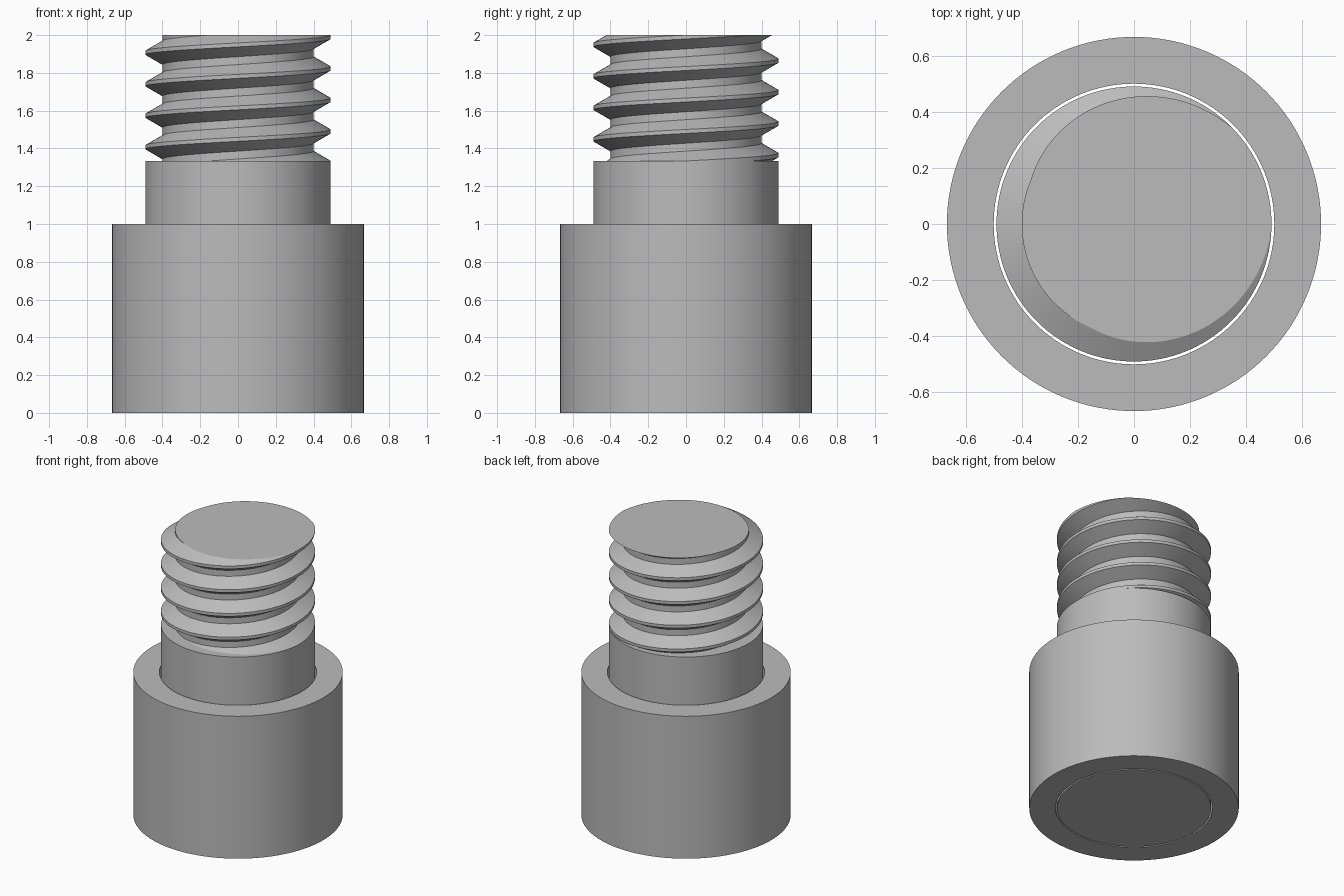
import bpy, bmesh, math

if "Cube" in bpy.data.objects:
    bpy.data.objects.remove(bpy.data.objects["Cube"])

N = 128                      # sides around
R_CREST, R_ROOT = 0.49, 0.40 # thread radii
PITCH = 1 / 6
Z_SHOULDER, Z_TOP = 4 / 3, 2.0
CREST_Z = 1.99               # height of a crest centre on the +x side

steel = bpy.data.materials.new("steel grey")
steel.diffuse_color = (0.5, 0.5, 0.5, 1)
steel.use_nodes = True
steel.node_tree.nodes["Principled BSDF"].inputs["Base Color"].default_value = steel.diffuse_color


def finish(name, bm):
    bmesh.ops.recalc_face_normals(bm, faces=bm.faces)
    me = bpy.data.meshes.new(name)
    bm.to_mesh(me)
    bm.free()
    me.materials.append(steel)
    ob = bpy.data.objects.new(name, me)
    bpy.context.collection.objects.link(ob)
    bpy.ops.object.select_all(action='DESELECT')
    ob.select_set(True)
    bpy.context.view_layer.objects.active = ob
    bpy.ops.object.shade_smooth_by_angle(angle=math.radians(30))
    return ob


def ring(bm, r, z):
    return [bm.verts.new((r * math.cos(2 * math.pi * i / N),
                          r * math.sin(2 * math.pi * i / N), z)) for i in range(N)]


def skin(bm, a, b):
    for i in range(N):
        j = (i + 1) % N
        bm.faces.new((a[i], a[j], b[j], b[i]))


# Open tube around the pin
bm = bmesh.new()
loops = [ring(bm, r, z) for r, z in ((2 / 3, 0), (2 / 3, 1), (0.5, 1), (0.5, 0))]
for k in range(4):
    skin(bm, loops[k], loops[(k + 1) % 4])
finish("sleeve", bm)

# Plain pin up to the shoulder
bm = bmesh.new()
low, high = ring(bm, R_CREST, 0), ring(bm, R_CREST, Z_SHOULDER)
skin(bm, low, high)
bm.faces.new(low)
bm.faces.new(high)
finish("shank", bm)

# Helical thread: crest flat P/8, root flat P/4, 60 degree flanks
bm = bmesh.new()
profile = [(R_CREST, -PITCH / 16), (R_CREST, PITCH / 16),
           (R_ROOT, PITCH * 3 / 8), (R_ROOT, PITCH * 5 / 8)]
TURNS = 8
grid = []
for j in range(TURNS * N + 1):
    a = 2 * math.pi * j / N
    z0 = CREST_Z + PITCH * (j / N - 6)
    grid.append([bm.verts.new((r * math.cos(a), r * math.sin(a), z0 + dz))
                 for r, dz in profile])
for j in range((TURNS - 1) * N):
    a, b = grid[j] + [grid[j + N][0]], grid[j + 1] + [grid[j + 1 + N][0]]
    for p in range(4):
        bm.faces.new((a[p], b[p], b[p + 1], a[p + 1]))

# Trim the thread flat at the shoulder and at the tip, then close the tip
for z, up in ((Z_SHOULDER, -1), (Z_TOP, 1)):
    bmesh.ops.bisect_plane(bm, geom=bm.verts[:] + bm.edges[:] + bm.faces[:], dist=1e-6,
                           plane_co=(0, 0, z), plane_no=(0, 0, up), clear_outer=True)
bmesh.ops.delete(bm, geom=[v for v in bm.verts if not v.link_faces], context='VERTS')
rim = [e for e in bm.edges if e.is_boundary
       and all(abs(v.co.z - Z_TOP) < 1e-4 for v in e.verts)]
bmesh.ops.holes_fill(bm, edges=rim, sides=0)
finish("thread", bm)
